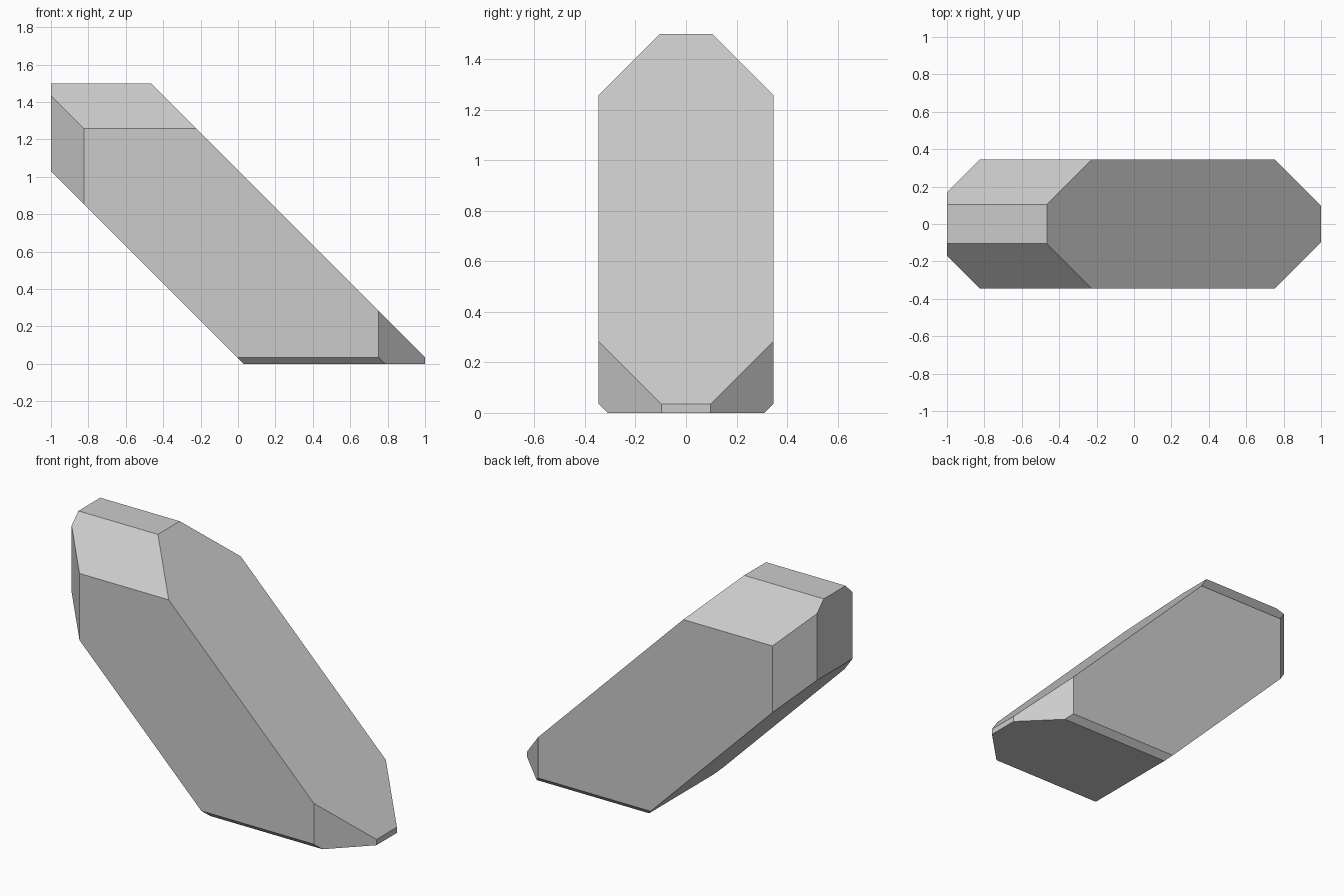
import bpy, bmesh
from mathutils import Vector

if "Cube" in bpy.data.objects:
    bpy.data.objects.remove(bpy.data.objects["Cube"])

W, H = 0.346, 1.5   # half width, height

# Starting block
bm = bmesh.new()
bmesh.ops.create_cube(bm, size=1.0)
for v in bm.verts:
    v.co = Vector((v.co.x * 2, v.co.y * 2 * W, (v.co.z + 0.5) * H))


def slice_off(normal, dist):
    """Remove everything beyond the plane normal . p = dist and cap the cut."""
    n = Vector(normal)
    co = n * (dist / n.length_squared)
    cut = bmesh.ops.bisect_plane(
        bm, geom=bm.verts[:] + bm.edges[:] + bm.faces[:], dist=1e-5,
        plane_co=co, plane_no=n, clear_outer=True)["geom_cut"]
    edges = [e for e in cut if isinstance(e, bmesh.types.BMEdge)]
    bmesh.ops.contextual_create(bm, geom=edges)


# Long parallel slopes
slice_off((1, 0, 1), 1.035)
slice_off((-1, 0, -1), -0.03)

# Mirrored side chamfers
for s in (-1, 1):
    slice_off((0, s, 1), 1.605)    # top edge
    slice_off((-1, s, 0), 1.17)    # left end
    slice_off((1, s, 0), 1.098)    # right end
    slice_off((0, s, -1), 0.311)   # bottom edge

bmesh.ops.recalc_face_normals(bm, faces=bm.faces[:])
mesh = bpy.data.meshes.new("faceted_slanted_block")
bm.to_mesh(mesh)
bm.free()
obj = bpy.data.objects.new("faceted_slanted_block", mesh)
bpy.context.collection.objects.link(obj)
